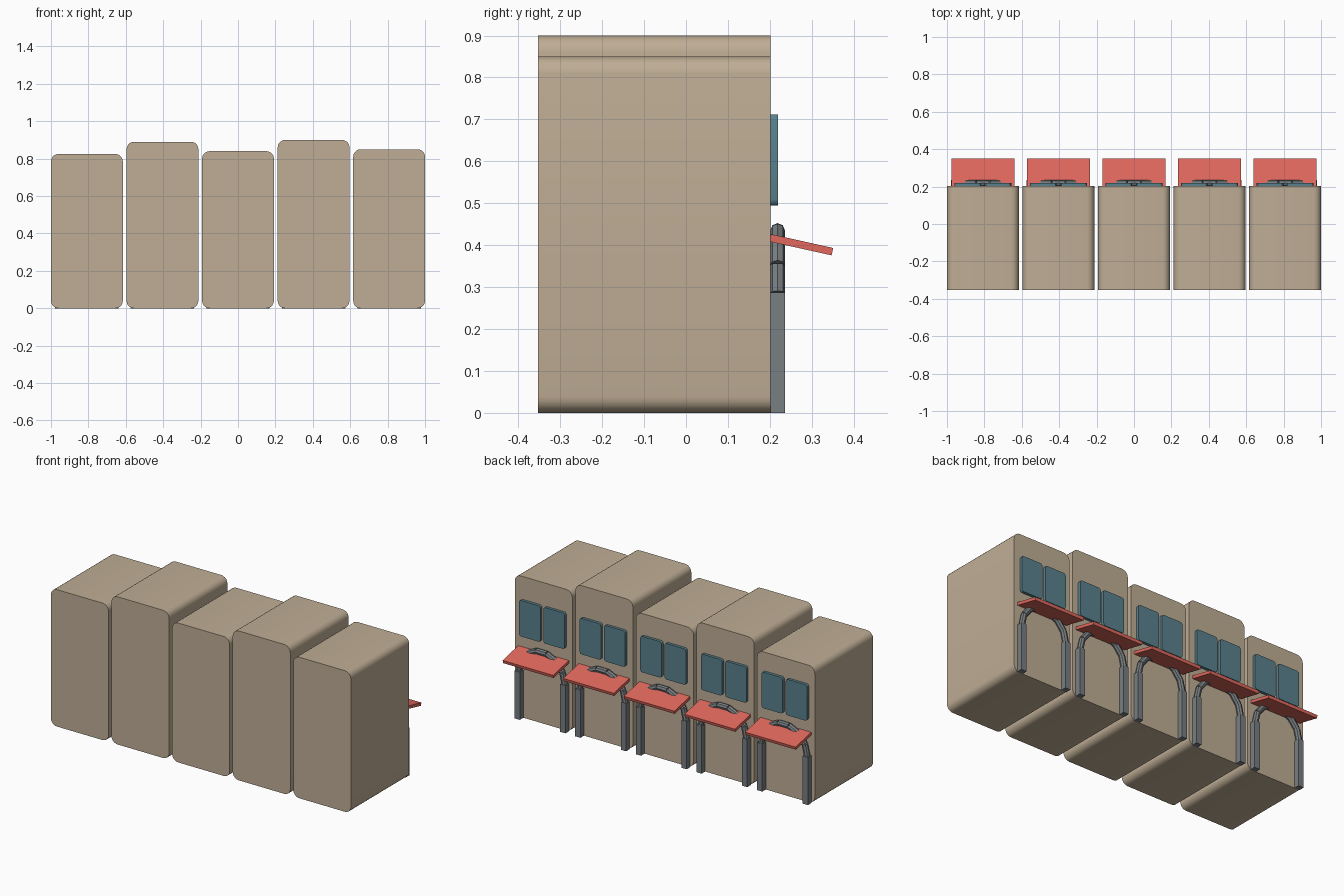
import bpy, math
from mathutils import Vector

if "Cube" in bpy.data.objects:
    bpy.data.objects.remove(bpy.data.objects["Cube"])


def material(name, rgb):
    m = bpy.data.materials.new(name)
    m.diffuse_color = (*rgb, 1)
    m.use_nodes = True
    m.node_tree.nodes["Principled BSDF"].inputs["Base Color"].default_value = m.diffuse_color
    return m


TAN = material("tan_wall", (0.52, 0.42, 0.30))
TEAL = material("teal_glass", (0.10, 0.22, 0.27))
RED = material("red_awning", (0.75, 0.14, 0.11))
GREY = material("grey_trim", (0.19, 0.21, 0.22))


def finish(ob, name, mat):
    ob.name = name
    ob.data.materials.append(mat)
    return ob


def box(name, size, loc, mat, tilt=0):
    bpy.ops.mesh.primitive_cube_add(size=1, location=loc, rotation=(tilt, 0, 0))
    ob = bpy.context.object
    ob.scale = size
    return finish(ob, name, mat)


def rounded_slab(name, size, loc, r, mat, steps=5):
    """Rounded rectangle in XZ, extruded along Y with flat ends."""
    w, d, h = size
    outline = []
    for k, (sx, sz) in enumerate([(1, 1), (-1, 1), (-1, -1), (1, -1)]):
        for i in range(steps + 1):
            a = math.pi / 2 * (k + i / steps)
            outline.append((sx * (w / 2 - r) + r * math.cos(a),
                            sz * (h / 2 - r) + r * math.sin(a)))
    n = len(outline)
    verts = [(x, y, z) for y in (-d / 2, d / 2) for x, z in outline]
    faces = [list(range(n)), list(range(2 * n - 1, n - 1, -1))]
    faces += [[i, i + n, (i + 1) % n + n, (i + 1) % n] for i in range(n)]
    me = bpy.data.meshes.new(name)
    me.from_pydata(verts, [], faces)
    ob = bpy.data.objects.new(name, me)
    bpy.context.collection.objects.link(ob)
    ob.location = loc
    bpy.ops.object.select_all(action='DESELECT')
    ob.select_set(True)
    bpy.context.view_layer.objects.active = ob
    bpy.ops.object.shade_smooth_by_angle(angle=math.radians(30))
    return finish(ob, name, mat)


def rod(name, a, b, r, mat):
    a, b = Vector(a), Vector(b)
    bpy.ops.mesh.primitive_cylinder_add(vertices=8, radius=r, depth=(b - a).length,
                                        location=(a + b) / 2)
    ob = bpy.context.object
    ob.rotation_euler = (b - a).to_track_quat('Z', 'Y').to_euler()
    return finish(ob, name, mat)


WALL_Y, PITCH, WIDTH = 0.202, 0.404, 0.384
SPRING, ARCH_R, TRIM = 0.287, 0.152, 0.0175

for i, height in enumerate([0.825, 0.89, 0.84, 0.90, 0.85]):
    x = (i - 2) * PITCH
    # house body
    rounded_slab(f"house_{i}", (WIDTH, 0.555, height), (x, WALL_Y - 0.2775, height / 2),
                 0.04, TAN)
    for s in (-1, 1):
        # window pane and door post
        rounded_slab(f"window_{i}", (0.142, 0.018, 0.217),
                     (x + s * 0.081, WALL_Y + 0.008, 0.6035), 0.014, TEAL, 3)
        box(f"door_post_{i}", (2 * TRIM, 2 * TRIM, SPRING),
            (x + s * ARCH_R, WALL_Y + 0.0165, SPRING / 2), GREY)
    # segmented door arch
    pts = [(x + ARCH_R * math.cos(math.pi * k / 7), WALL_Y + 0.0165,
            SPRING + ARCH_R * math.sin(math.pi * k / 7)) for k in range(8)]
    for a, b in zip(pts, pts[1:]):
        rod(f"door_arch_{i}", a, b, TRIM, GREY)
    # sloping awning
    box(f"awning_{i}", (0.337, 0.152, 0.018), (x, WALL_Y + 0.073, 0.401), RED,
        -math.radians(12.5))
